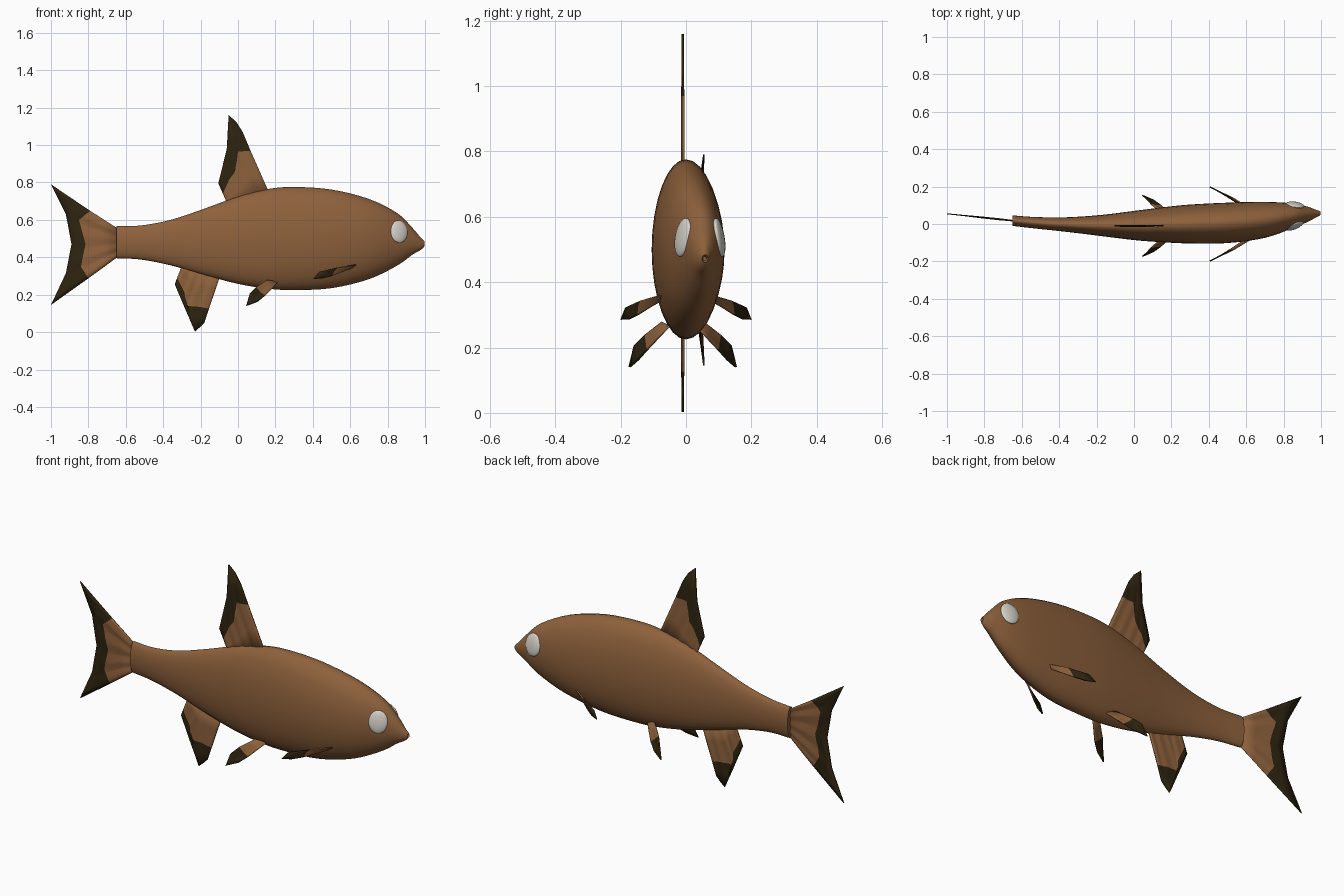
import bpy, bmesh, math
from mathutils import Vector

if "Cube" in bpy.data.objects:
    bpy.data.objects.remove(bpy.data.objects["Cube"])


def material(name, rgb):
    m = bpy.data.materials.new(name)
    m.diffuse_color = (*rgb, 1)
    m.use_nodes = True
    m.node_tree.nodes["Principled BSDF"].inputs["Base Color"].default_value = m.diffuse_color
    return m


BROWN = material("warm brown", (0.27, 0.12, 0.045))
DARK = material("dark fin edge", (0.027, 0.017, 0.005))
PALE = material("pale eye", (0.66, 0.64, 0.58))


def make(name, bm, mats, angle=40):
    bmesh.ops.recalc_face_normals(bm, faces=bm.faces[:])
    me = bpy.data.meshes.new(name)
    bm.to_mesh(me)
    bm.free()
    for m in mats:
        me.materials.append(m)
    ob = bpy.data.objects.new(name, me)
    bpy.context.collection.objects.link(ob)
    bpy.ops.object.select_all(action='DESELECT')
    bpy.context.view_layer.objects.active = ob
    ob.select_set(True)
    bpy.ops.object.shade_smooth_by_angle(angle=math.radians(angle))
    return ob


def curve(rows, steps):
    """Smooth (Catmull-Rom) resampling of a list of stations."""
    p = [Vector(r) for r in rows]
    p = [2 * p[0] - p[1]] + p + [2 * p[-1] - p[-2]]
    out = []
    for a, b, c, d in zip(p, p[1:], p[2:], p[3:]):
        for i in range(steps):
            t = i / steps
            out.append(0.5 * (2 * b + (c - a) * t + (2 * a - 5 * b + 4 * c - d) * t**2
                              + (3 * b - a - 3 * c + d) * t**3))
    return out + [p[-2]]


# Body stations: x, centre y, half width, bottom z, top z
STATIONS = [
    (-0.65, 0.018, 0.028, 0.395, 0.567), (-0.52, 0.006, 0.031, 0.388, 0.570),
    (-0.36, -0.003, 0.039, 0.357, 0.600), (-0.18, -0.008, 0.056, 0.305, 0.660),
    (0.00, -0.008, 0.078, 0.258, 0.725), (0.16, -0.004, 0.094, 0.232, 0.765),
    (0.30, 0.000, 0.104, 0.225, 0.776), (0.50, 0.006, 0.108, 0.235, 0.762),
    (0.70, 0.022, 0.096, 0.283, 0.712), (0.85, 0.044, 0.066, 0.355, 0.637),
    (0.93, 0.052, 0.040, 0.412, 0.560), (0.97, 0.055, 0.022, 0.435, 0.513)]
bm = bmesh.new()
SEG = 32
rings = []
# Smooth body, then a small pointed lip and a hollow mouth
mouth = [Vector((0.99, 0.057, 0.014, 0.450, 0.492)), Vector((0.998, 0.058, 0.009, 0.460, 0.484)),
         Vector((0.982, 0.057, 0.005, 0.466, 0.478))]
for x, y, w, lo, hi in [tuple(s) for s in curve([Vector(s) for s in STATIONS], 4) + mouth]:
    ring = []
    for i in range(SEG):
        a = 2 * math.pi * i / SEG
        ring.append(bm.verts.new((x, y + w * math.cos(a),
                                  (lo + hi) / 2 + (hi - lo) / 2 * math.sin(a))))
    rings.append(ring)
for r, s in zip(rings, rings[1:]):
    for i in range(SEG):
        j = (i + 1) % SEG
        bm.faces.new((r[i], r[j], s[j], s[i]))
bm.faces.new(rings[0])
bm.faces.new(rings[-1])
make("body", bm, [BROWN])


def fin(name, base, border, edge, pleat=0.0, thick=0.007):
    """Fin whose rays run base -> colour border -> outer edge; dark past the border."""
    bm = bmesh.new()
    SUB = 4

    def resample(pts):
        pts = [Vector(p) for p in pts]
        out = [a.lerp(b, i / SUB) for a, b in zip(pts, pts[1:]) for i in range(SUB)]
        return out + [pts[-1]]
    A, B, C = map(resample, (base, border, edge))
    rows = [A, [a.lerp(b, 0.5) for a, b in zip(A, B)], B,
            [b.lerp(c, 0.5) for b, c in zip(B, C)], C]
    grid = []
    for k, row in enumerate(rows):
        amp = pleat * (0.5, 1, 0.7, 0.3, 0)[k]
        grid.append([bm.verts.new(p + Vector((0, amp * (-1) ** (i // 2), 0)))
                     for i, p in enumerate(row)])
    for k in range(4):
        for i in range(len(A) - 1):
            f = bm.faces.new((grid[k][i], grid[k][i + 1], grid[k + 1][i + 1], grid[k + 1][i]))
            f.material_index = int(k >= 2)
    ob = make(name, bm, [BROWN, DARK])
    mod = ob.modifiers.new("thickness", 'SOLIDIFY')
    mod.thickness = thick
    mod.offset = 0
    return ob


def flat(y, pts):
    return [(x, y, z) for x, z in pts]


# Tail fin, swinging gently to +y
def tail(pts):
    return [(x, 0.018 + (-0.65 - x) * 0.105, z) for x, z in pts]


fin("tail_fin",
    tail([(-0.64, 0.552), (-0.64, 0.518), (-0.64, 0.48), (-0.64, 0.442), (-0.64, 0.405)]),
    tail([(-0.79, 0.648), (-0.85, 0.60), (-0.815, 0.47), (-0.84, 0.35), (-0.80, 0.288)]),
    tail([(-1.0, 0.79), (-0.92, 0.63), (-0.89, 0.47), (-0.92, 0.315), (-1.0, 0.145)]),
    pleat=0.003, thick=0.005)

# Dorsal fin
fin("dorsal_fin",
    flat(-0.01, [(0.18, 0.715), (0.12, 0.70), (0.06, 0.69), (0.0, 0.67), (-0.045, 0.66)]),
    flat(-0.01, [(0.067, 0.97), (0.0, 0.965), (-0.015, 0.86), (-0.05, 0.81), (-0.08, 0.74)]),
    flat(-0.01, [(0.025, 1.07), (-0.01, 1.125), (-0.05, 1.16), (-0.06, 0.98), (-0.105, 0.795)]),
    pleat=0.002)

# Anal fin
fin("anal_fin",
    flat(-0.01, [(-0.085, 0.33), (-0.14, 0.34), (-0.19, 0.35), (-0.24, 0.36), (-0.29, 0.38)]),
    flat(-0.01, [(-0.155, 0.125), (-0.205, 0.135), (-0.275, 0.14), (-0.285, 0.21), (-0.325, 0.29)]),
    flat(-0.01, [(-0.18, 0.05), (-0.205, 0.025), (-0.23, 0.003), (-0.285, 0.13), (-0.338, 0.255)]),
    pleat=0.002)

# Paired fins and eyes, one set on each side
for side, s in (("left", 1), ("right", -1)):
    def pair(pts, mid):
        return [(x, mid + s * y, z) for x, y, z in pts]
    fin(side + "_pectoral_fin",
        pair([(0.63, 0.078, 0.360), (0.62, 0.078, 0.352), (0.60, 0.080, 0.340)], 0),
        pair([(0.53, 0.138, 0.344), (0.515, 0.143, 0.328), (0.50, 0.146, 0.300)], 0),
        pair([(0.435, 0.183, 0.322), (0.405, 0.198, 0.285), (0.45, 0.176, 0.286)], 0))
    fin(side + "_pelvic_fin",
        pair([(0.21, 0.045, 0.262), (0.19, 0.050, 0.272), (0.155, 0.062, 0.278)], -0.01),
        pair([(0.145, 0.108, 0.195), (0.12, 0.110, 0.212), (0.095, 0.114, 0.238)], -0.01),
        pair([(0.105, 0.137, 0.163), (0.045, 0.163, 0.140), (0.065, 0.148, 0.205)], -0.01))

    # Eye: flattened ball following the head surface
    bm = bmesh.new()
    bmesh.ops.create_uvsphere(bm, u_segments=20, v_segments=12, radius=1)
    eye = make(side + "_eye", bm, [PALE])
    eye.scale = (0.050, 0.016, 0.060)
    eye.location = (0.86, 0.046 + s * 0.055, 0.537)
    eye.rotation_euler = (s * 0.17, 0, math.radians(8 - s * 16))
